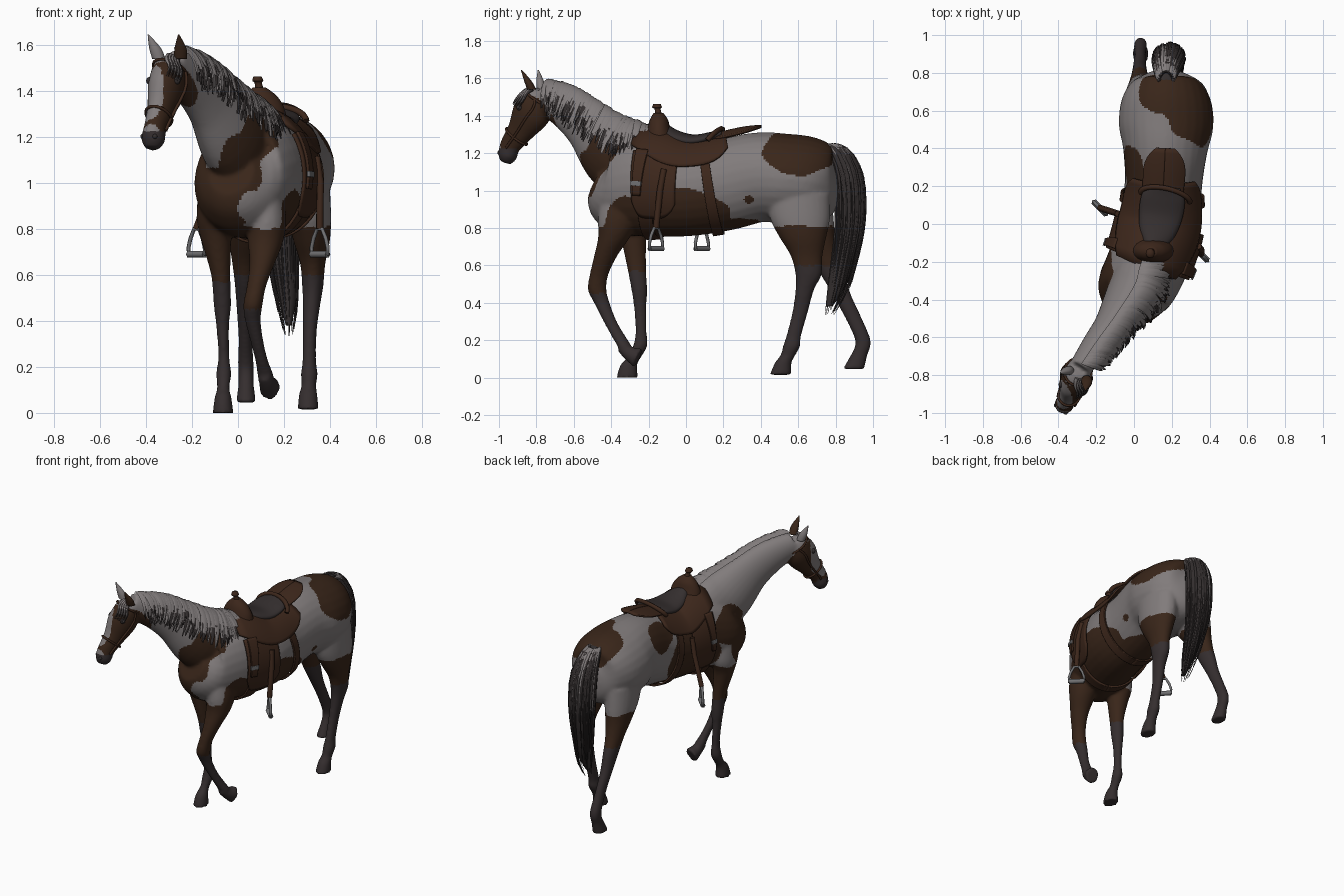
import bpy, bmesh, math, random
from mathutils import Vector, noise

random.seed(4)
if "Cube" in bpy.data.objects:
    bpy.data.objects.remove(bpy.data.objects["Cube"])
X, Y, Z = Vector((1, 0, 0)), Vector((0, 1, 0)), Vector((0, 0, 1))


def material(name, r, g, b):
    m = bpy.data.materials.new(name)
    m.use_nodes = True
    m.diffuse_color = (r, g, b, 1)
    bsdf = m.node_tree.nodes["Principled BSDF"]
    bsdf.inputs["Base Color"].default_value = (r, g, b, 1)
    bsdf.inputs["Roughness"].default_value = 0.8
    return m


BROWN = material("brown coat", .041, .019, .01)
GREY = material("pale grey coat", .22, .2, .2)
DARK = material("dark lower leg", .035, .027, .028)
HAIR = material("dark hair", .034, .028, .028)
LEATHER = material("saddle leather", .046, .02, .011)
SEAT = material("dark seat", .035, .028, .028)
METAL = material("stirrup metal", .16, .16, .165)


def smooth_path(points, n=6):
    """Catmull-Rom resampling of tuples of any length."""
    ext = [points[0]] + list(points) + [points[-1]]
    out = []
    for a, b, c, d in zip(ext, ext[1:], ext[2:], ext[3:]):
        for k in range(n):
            t = k / n
            out.append([q + .5 * t * (r - p + t * (2*p - 5*q + 4*r - s + t * (3*(q - r) + s - p)))
                        for p, q, r, s in zip(a, b, c, d)])
    return out + [list(points[-1])]


def frames(points, level=False):
    """Points are x, y, z, half width, half height; level keeps sections horizontal."""
    path = smooth_path(points)
    rings = []
    for i, p in enumerate(path):
        side, up = X, Y
        if not level:
            t = Vector(path[min(i + 1, len(path) - 1)][:3]) - Vector(path[max(i - 1, 0)][:3])
            side = Z.cross(t).normalized()
            up = t.normalized().cross(side)
        rings.append((Vector(p[:3]), side, up, p[3], p[4]))
    return rings


def surf(rings, u, ang, off=0):
    f = min(max(u, 0), 1) * (len(rings) - 1)
    i = min(int(f), len(rings) - 2)
    a, b = [c + s * math.sin(ang) * (w + off) + v * math.cos(ang) * (h + off)
            for c, s, v, w, h in rings[i:i + 2]]
    return a.lerp(b, f - i)


def skin(bm, rings, n=20):
    loops = [[bm.verts.new(c + s * w * math.sin(k * math.tau / n) + v * h * math.cos(k * math.tau / n))
              for k in range(n)] for c, s, v, w, h in rings]
    for a, b in zip(loops, loops[1:]):
        for k in range(n):
            bm.faces.new((a[k], a[k - 1], b[k - 1], b[k]))
    bm.faces.new(loops[0])
    bm.faces.new(loops[-1])


def finish(bm, name, *mats):
    bmesh.ops.recalc_face_normals(bm, faces=bm.faces)
    me = bpy.data.meshes.new(name)
    bm.to_mesh(me)
    bm.free()
    for m in mats:
        me.materials.append(m)
    me.shade_smooth()
    ob = bpy.data.objects.new(name, me)
    bpy.context.collection.objects.link(ob)
    return ob


def loft(name, points, mat, level=False):
    bm = bmesh.new()
    skin(bm, frames(points, level))
    return finish(bm, name, mat)


def tube(name, lines, r, mat, cyclic=False, taper=False):
    cu = bpy.data.curves.new(name, 'CURVE')
    cu.dimensions, cu.bevel_depth, cu.bevel_resolution = '3D', r, 1
    cu.use_fill_caps = True
    cu.materials.append(mat)
    for line in lines:
        sp = cu.splines.new('POLY')
        sp.points.add(len(line) - 1)
        sp.use_cyclic_u = cyclic
        for i, (pt, p) in enumerate(zip(sp.points, line)):
            pt.co = (*p, 1)
            pt.radius = 1.1 - i / (len(line) - 1) if taper else 1
    ob = bpy.data.objects.new(name, cu)
    bpy.context.collection.objects.link(ob)


# Horse: trunk, neck, head and four legs
trunk = frames([(.17, .81, 1.03, .07, .09), (.17, .76, 1.03, .17, .19), (.17, .66, 1.05, .235, .235),
                (.17, .52, 1.065, .25, .24), (.165, .38, 1.07, .222, .24), (.155, .2, 1.03, .205, .245),
                (.135, 0, 1.005, .22, .25), (.075, -.2, 1.03, .215, .28), (.01, -.34, 1.01, .205, .25),
                (-.015, -.41, 1.02, .175, .2), (-.03, -.47, 1.05, .1, .11)])
neck = frames([(.05, -.22, 1.12, .14, .2), (-.02, -.38, 1.2, .13, .2), (-.12, -.53, 1.35, .088, .14),
               (-.2, -.64, 1.44, .075, .115), (-.29, -.77, 1.5, .06, .085)])
head = frames([(-.285, -.765, 1.525, .05, .05), (-.3, -.79, 1.48, .072, .09), (-.312, -.83, 1.41, .078, .105),
               (-.335, -.885, 1.32, .058, .075), (-.36, -.94, 1.24, .047, .057),
               (-.37, -.955, 1.185, .051, .052), (-.375, -.968, 1.15, .03, .03)])
left_fore = frames([(.12, -.33, 1, .07, .12), (.125, -.36, .85, .085, .11), (.12, -.385, .75, .078, .085),
                    (.105, -.43, .65, .055, .062), (.08, -.465, .55, .042, .05), (.065, -.475, .47, .042, .05),
                    (.065, -.45, .4, .034, .042), (.085, -.405, .3, .028, .036), (.105, -.36, .22, .028, .038),
                    (.118, -.33, .17, .035, .038), (.125, -.315, .13, .03, .034)], True)
raised_hoof = frames([(.115, -.345, .165, .03, .03), (.128, -.305, .13, .037, .038), (.14, -.255, .105, .046, .056)])
right_fore = frames([(-.1, -.3, 1, .07, .12), (-.105, -.28, .85, .075, .1), (-.095, -.28, .75, .065, .07),
                     (-.075, -.265, .6, .042, .052), (-.068, -.25, .47, .038, .042), (-.067, -.245, .38, .028, .034),
                     (-.062, -.24, .25, .024, .03), (-.062, -.245, .17, .033, .038), (-.064, -.275, .11, .027, .036),
                     (-.065, -.305, .07, .036, .045), (-.065, -.315, 0, .046, .058)], True)
left_hind = frames([(.3, .6, .98, .1, .17), (.31, .61, .85, .095, .16), (.32, .625, .75, .08, .125),
                    (.325, .645, .65, .055, .085), (.325, .655, .55, .046, .07), (.32, .635, .47, .038, .05),
                    (.312, .61, .35, .03, .042), (.31, .575, .22, .03, .04), (.31, .565, .17, .037, .046),
                    (.308, .545, .12, .032, .04), (.305, .52, .08, .04, .045), (.305, .505, .015, .046, .058)], True)
right_hind = frames([(.05, .62, .98, .1, .16), (.04, .65, .85, .09, .14), (.035, .69, .75, .075, .105),
                     (.03, .74, .65, .055, .075), (.03, .785, .55, .043, .065), (.03, .83, .45, .036, .05),
                     (.032, .89, .33, .03, .045), (.034, .94, .22, .034, .042), (.035, .945, .17, .034, .042),
                     (.035, .925, .12, .034, .045), (.035, .895, .045, .044, .058)], True)
bm = bmesh.new()
for part in (trunk, neck, head, left_fore, raised_hoof, right_fore, left_hind, right_hind):
    skin(bm, part, 28)
horse = finish(bm, "horse_body", BROWN, GREY, DARK)
remesh = horse.modifiers.new("merge", 'REMESH')
remesh.mode, remesh.voxel_size = 'VOXEL', .01
relax = horse.modifiers.new("relax", 'SMOOTH')
relax.factor, relax.iterations = .5, 7
merged = bpy.data.meshes.new_from_object(horse.evaluated_get(bpy.context.evaluated_depsgraph_get()))
horse.modifiers.clear()
horse.data = merged
merged.materials.clear()
for m in (BROWN, GREY, DARK):
    merged.materials.append(m)

# Coat patches: colour slot, centre, radii; later entries win
PATCHES = [(0, (-.32, -.84, 1.33), (.22, .17, .19)), (1, (-.395, -.925, 1.43), (.075, .1, .18)),
           (0, (.08, -.45, 1.19), (.11, .12, .12)), (0, (.01, -.48, 1.08), (.1, .14, .16)),
           (0, (-.1, -.43, .92), (.17, .2, .15)), (0, (.25, -.02, .85), (.35, .27, .17)),
           (0, (-.08, .02, .93), (.2, .22, .22)), (0, (.17, .27, .75), (.4, .25, .1)),
           (0, (.3, .6, 1.2), (.24, .2, .13)), (0, (.15, .7, 1.23), (.12, .15, .13)),
           (0, (-.14, -.28, 1.08), (.13, .13, .13)), (0, (-.01, .3, 1.18), (.12, .12, .1)),
           (0, (.38, .33, .96), (.08, .035, .025)), (1, (.17, -.42, 1.02), (.08, .14, .13)),
           (1, (.08, -.47, .89), (.08, .12, .085)), (0, (.24, -.33, .84), (.09, .14, .12))]


def coat(p):
    q = p + noise.noise_vector(p * 9) * .022
    if p.z < (.6 if p.y > .2 else .57 if p.x < 0 else .45) or (p.z < 1.225 and p.y < -.9):
        return 2
    if q.z < .81:
        return 0
    slot = 1
    for s, c, r in PATCHES:
        if sum(((a - b) / d) ** 2 for a, b, d in zip(q, c, r)) < 1:
            slot = s
    return slot


for f in merged.polygons:
    f.material_index = coat(f.center)
merged.shade_smooth()

# Ears, eyes and nostrils
loft("left_ear", [(-.25, -.825, 1.54, .028, .024), (-.25, -.845, 1.585, .026, .02), (-.258, -.88, 1.645, .003, .003)], BROWN, True)
loft("right_ear", [(-.345, -.775, 1.54, .028, .024), (-.36, -.78, 1.585, .026, .02), (-.39, -.79, 1.645, .003, .003)], GREY, True)
for side, sgn in (("left", 1), ("right", -1)):
    for part, u, ang, r in (("eye", .32, 1.0, .017), ("nostril", .8, .8, .011)):
        bm = bmesh.new()
        bmesh.ops.create_uvsphere(bm, u_segments=14, v_segments=10, radius=r)
        bmesh.ops.translate(bm, verts=bm.verts, vec=surf(head, u, sgn * ang, -.006))
        finish(bm, f"{side}_{part}", HAIR)

# Bridle
tube("bridle_bands", [[surf(head, u, k * math.tau / 24, .004) for k in range(24)] for u in (.13, .56)],
     .007, LEATHER, cyclic=True)
tube("bridle_cheek_straps", [[surf(head, .13 + k * .07, s * 1.7, .005) for k in range(9)] for s in (1, -1)], .007, LEATHER)

# Mane: tapering locks falling over the left of the neck
bm = bmesh.new()
for i in range(220):
    root = .06 + .94 * random.random()
    reach = (1.3 + .75 * root) * random.uniform(.78, 1.08)
    width, lift, tip = random.uniform(.015, .027), random.uniform(.015, .045), random.choice((5, 6, 6, 7))
    rows = []
    for k in range(8):
        t = k / 7
        u, w = root - .13 * t, width * (1 - .85 * t ** 3)
        rows.append([bm.verts.new(surf(neck, u + d * w, -.12 + reach * t, .006 + lift * t ** .6 + (d == 0) * .005))
                     for d in (-1, 0, 1)])
    for k, (a, b) in enumerate(zip(rows, rows[1:])):
        for j in (0, 1):
            bm.faces.new((a[j], a[j + 1], b[j + 1], b[j])).material_index = int(k >= tip)
finish(bm, "mane", GREY, HAIR)
for name, mat, shift in (("forelock", GREY, .25), ("dark_forelock", HAIR, .33)):
    tube(name, [[surf(head, .02 + k * .045, shift + j * .16 + .02 * k, .01) for k in range(8)] for j in range(5)],
         .01, mat, taper=True)

# Tail: core with loose strands
tail_points = [(.17, .74, 1.25, .025, .03), (.17, .81, 1.215, .05, .055), (.18, .865, 1.1, .075, .07),
               (.185, .88, .95, .08, .075), (.19, .873, .8, .073, .073), (.2, .845, .65, .058, .065),
               (.215, .81, .5, .04, .05), (.22, .765, .38, .012, .018)]
tail = frames(tail_points, True)
loft("tail_core", tail_points, HAIR, True)


def strand(start, end, ang):
    return [surf(tail, start + (end - start) * k / 12, ang, .004) + Vector((0, 0, -.05 * (k / 12) ** 2))
            for k in range(13)]


tube("tail_strands", [strand(.05, random.uniform(.75, 1), random.uniform(0, 6.3)) for i in range(60)], .011, HAIR, taper=True)
tube("pale_tail_strands", [strand(.06, random.uniform(.35, .55), random.uniform(-1.9, 1.9)) for i in range(24)],
     .012, GREY, taper=True)


# Saddle leather draped over the trunk
def at_y(y):
    i = min(range(len(trunk)), key=lambda k: abs(trunk[k][0].y - y))
    j = i + 1 if trunk[i][0].y > y else i - 1
    a, b = trunk[i][0].y, trunk[j][0].y
    return (i + (j - i) * (y - a) / (b - a)) / (len(trunk) - 1)


def drape(name, y0, y1, lo, hi, off, mat, sgn, rounding=0):
    bm = bmesh.new()
    n = 16
    rows = []
    for i in range(n + 1):
        v = 2 * i / n - 1
        edge = lo + (hi - lo) * (1 - rounding * v ** 4)
        u = at_y(y0 + (y1 - y0) * i / n)
        rows.append([bm.verts.new(surf(trunk, u, sgn * (lo + (edge - lo) * k / n), off)) for k in range(n + 1)])
    for a, b in zip(rows, rows[1:]):
        for k in range(n):
            bm.faces.new((a[k], a[k + 1], b[k + 1], b[k]))
    ob = finish(bm, name, mat)
    solid = ob.modifiers.new("thickness", 'SOLIDIFY')
    solid.thickness, solid.offset = .012, 0


for side, sgn in (("left", 1), ("right", -1)):
    drape(side + "_saddle_skirt", -.22, .28, 0, 1.1, .024, LEATHER, sgn, .3)
    drape(side + "_rear_pad", .16, .41, 0, .46, .034, LEATHER, sgn, .6)
    drape(side + "_fender", -.21, -.01, .9, 2.2, .016, LEATHER, sgn, .25)
    drape(side + "_front_girth", -.18, -.1, 1.0, math.pi, .01, LEATHER, sgn)
    drape(side + "_rear_girth", .11, .16, .9, math.pi, .01, LEATHER, sgn)
    drape(side + "_stirrup_leather", -.2, -.16, .9, 1.75, .03, LEATHER, sgn)
    drape(side + "_buckle", -.205, -.16, 1.5, 1.58, .035, METAL, sgn)

# Seat, pommel, horn and cantle
loft("saddle_seat", [(.165, .2, 1.305, .08, .025), (.155, .14, 1.285, .115, .03), (.14, .04, 1.265, .115, .035),
                     (.12, -.06, 1.285, .09, .04), (.1, -.12, 1.32, .05, .04)], SEAT)
loft("pommel", [(.1, -.14, 1.26, .115, .085), (.1, -.145, 1.33, .1, .062), (.097, -.145, 1.38, .07, .048),
                (.093, -.147, 1.415, .028, .026)], LEATHER, True)
arch = []
for k in range(17):
    a = math.pi * k / 16
    arch.append((.166 + .13 * math.cos(a), .14 + .05 * math.sin(a) - .026 * math.cos(a), 1.27 + .06 * math.sin(a)))
tube("cantle", [arch], .015, LEATHER)
loft("saddle_horn", [(.095, -.145, 1.4, .02, .02), (.088, -.152, 1.435, .016, .016),
                     (.086, -.155, 1.445, .024, .026), (.085, -.155, 1.462, .018, .02)], LEATHER, True)

# Stirrups hanging at each side
for side, c, start, sgn in (("left", Vector((.355, -.16, .69)), -.07, 1), ("right", Vector((-.18, .085, .69)), .02, -1)):
    across = Vector((.7, -.7, 0))
    loop = [c + across * w * .05 + Z * h for w, h in
            ((-1, 0), (-1, .03), (-.75, .07), (-.3, .11), (.3, .11), (.75, .07), (1, .03), (1, 0))]
    tube(side + "_stirrup", [loop], .009, METAL, cyclic=True)
    tube(side + "_stirrup_tread", [[c - across * .05, c + across * .05]], .016, METAL)
    tube(side + "_stirrup_strap", [[surf(trunk, at_y(start), sgn * 1.2, .025), surf(trunk, at_y(start), sgn * 1.6, .03),
                                    c + Z * .11]], .017, LEATHER)
